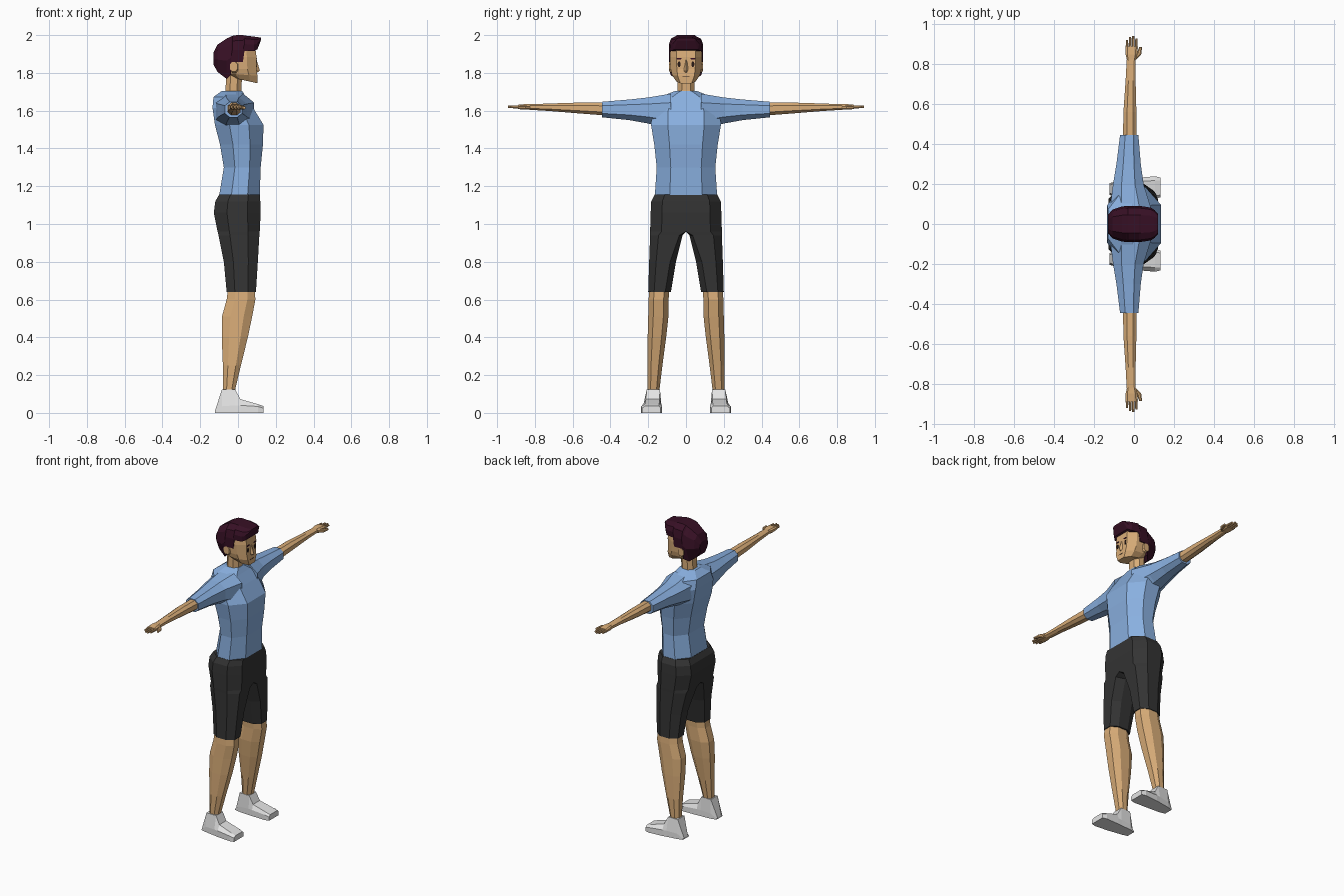
import bpy, bmesh


def material(name, rgb):
    m = bpy.data.materials.new(name)
    m.diffuse_color = (*rgb, 1)
    return m


SKIN = material("skin", (0.70, 0.42, 0.19))
SHIRT = material("blue_cloth", (0.25, 0.43, 0.74))
SHORTS = material("dark_cloth", (0.034, 0.034, 0.034))
SHOE = material("light_grey", (0.78, 0.78, 0.78))
HAIR = material("dark_plum", (0.038, 0.005, 0.018))
EYE = material("dark_brown", (0.02, 0.01, 0.008))


def ring(axis, t, a0, a1, b0, b1, c=0.28, d0=0.25, d1=None):
    """Chamfered rectangle across an axis; c, d0, d1 are chamfer fractions."""
    d1 = d0 if d1 is None else d1
    a, b = a1 - a0, b1 - b0
    c0 = c if d0 else 0
    pts = [(a0 + c0 * a, b0), (a1 - c0 * a, b0), (a1, b0 + d0 * b), (a1, b1 - d1 * b),
           (a1 - c * a, b1), (a0 + c * a, b1), (a0, b1 - d1 * b), (a0, b0 + d0 * b)]
    place = {"x": lambda p: (t, p[0], p[1]), "y": lambda p: (p[0], t, p[1]),
             "z": lambda p: (p[0], p[1], t)}[axis]
    return [place(p) for p in pts]


def loft(name, rings, mat, mirror=False, open_middle=False):
    """Skin a list of equal-length rings and cap both ends."""
    bm = bmesh.new()
    rows = [[bm.verts.new(p) for p in r] for r in rings]
    n = len(rows[0])
    for lo, hi in zip(rows, rows[1:]):
        for i in range(n):
            j = (i + 1) % n
            bm.faces.new((lo[i], lo[j], hi[j], hi[i]))
    bm.faces.new(rows[0])
    bm.faces.new(rows[-1])
    bmesh.ops.remove_doubles(bm, verts=bm.verts, dist=0.0003)
    bmesh.ops.recalc_face_normals(bm, faces=bm.faces)
    if open_middle:
        inner = [f for f in bm.faces if all(abs(v.co.y) < 1e-4 for v in f.verts)]
        bmesh.ops.delete(bm, geom=inner, context="FACES")
    me = bpy.data.meshes.new(name)
    bm.to_mesh(me)
    bm.free()
    me.materials.append(mat)
    ob = bpy.data.objects.new(name, me)
    bpy.context.collection.objects.link(ob)
    if mirror:
        mod = ob.modifiers.new("mirror", "MIRROR")
        mod.use_axis = (False, True, False)
    return ob


# Shirt body: height, back, front, half width
body = [(1.148, -.10, .115, .165), (1.30, -.075, .12, .155), (1.42, -.095, .132, .168),
        (1.525, -.122, .135, .185), (1.615, -.135, .08, .18), (1.672, -.13, .042, .14),
        (1.705, -.085, .022, .055)]
loft("shirt_body", [ring("z", z, a, b, -w, w, .3, .24) for z, a, b, w in body], SHIRT)

# Sleeves: y, back, front, bottom, top
sleeve = [(.08, -.12, .085, 1.50, 1.69), (.20, -.105, .048, 1.532, 1.67),
          (.30, -.088, .034, 1.55, 1.659), (.445, -.07, .022, 1.565, 1.647)]
loft("sleeve", [ring("y", *s) for s in sleeve], SHIRT, True)

# Forearms, palms, fingers and thumbs
arm = [(.43, -.055, .014, 1.575, 1.642), (.56, -.053, .012, 1.585, 1.643),
       (.72, -.042, .008, 1.598, 1.638), (.83, -.036, .008, 1.605, 1.634)]
loft("forearm", [ring("y", *s) for s in arm], SKIN, True)
palm = [(.82, -.035, .008, 1.606, 1.634), (.85, -.042, .016, 1.605, 1.635),
        (.89, -.043, .019, 1.609, 1.631)]
loft("palm", [ring("y", *s, .15) for s in palm], SKIN, True)
for i, tip in enumerate((.922, .938, .942, .93)):
    x = -.042 + i * .0155
    loft("finger", [ring("y", .88, x, x + .0145, 1.611, 1.629),
                    ring("y", tip, x + .002, x + .0125, 1.614, 1.626)], SKIN, True)
thumb = [(.825, -.005, .012, 1.608, 1.628), (.85, .012, .036, 1.606, 1.626),
         (.888, .027, .041, 1.608, 1.622)]
loft("thumb", [ring("y", *s) for s in thumb], SKIN, True)

# Shorts: height, back, front, inner, outer, inner chamfer
shorts = [(1.155, -.10, .115, 0, .166, 0), (1.12, -.12, .118, 0, .184, 0),
          (1.06, -.128, .12, 0, .187, 0), (.96, -.108, .115, 0, .19, 0),
          (.94, -.103, .113, .018, .19, .1), (.80, -.075, .105, .053, .195, .22),
          (.64, -.06, .095, .08, .2, .25)]
loft("shorts", [ring("z", z, a, b, i, o, .28, d, .32 if i == 0 else .26)
                for z, a, b, i, o, d in shorts], SHORTS, True, True)

# Lower legs
leg = [(.66, -.052, .088, .088, .194), (.60, -.06, .092, .092, .198),
       (.51, -.085, .075, .093, .2), (.40, -.086, .052, .105, .203),
       (.25, -.08, .015, .125, .205), (.11, -.078, -.018, .142, .203)]
loft("lower_leg", [ring("z", *s) for s in leg], SKIN, True)


# Shoes: x, inner, outer, side height, top inner, top outer, top height
def shoe_ring(x, i, o, h, ti, to, t):
    return [(x, i, 0), (x, o, 0), (x, o, h), (x, to, t), (x, ti, t), (x, i, h)]


shoe = [(-.122, .145, .205, .006, .155, .195, .010), (-.085, .136, .215, .035, .138, .208, .125),
        (-.015, .132, .226, .04, .138, .208, .125), (.012, .13, .231, .04, .14, .212, .073),
        (.105, .127, .239, .034, .142, .218, .046), (.134, .134, .232, .025, .145, .218, .036)]
loft("shoe", [shoe_ring(*s) for s in shoe], SHOE, True)

# Neck
neck = [(1.66, -.072, .022, -.05, .05), (1.71, -.066, .018, -.045, .045),
        (1.80, -.062, .022, -.045, .045)]
loft("neck", [ring("z", *s) for s in neck], SKIN)

# Head, with the jaw rising towards the back: height, back, front, half width, rise
head = [(1.745, -.03, .103, .05, .03), (1.785, -.06, .103, .074, .012), (1.82, -.075, .098, .081, 0),
        (1.885, -.085, .098, .085, 0), (1.93, -.08, .092, .082, 0), (1.965, -.06, .075, .06, 0)]
loft("head", [[(x, y, h + rise * (b - x) / (b - a)) for x, y, h in
               ring("z", h, a, b, -w, w, .28, .2)] for h, a, b, w, rise in head], SKIN)

# Nose and ears
loft("nose", [[(.095, -.007, 1.868), (.095, .007, 1.868), (.099, 0, 1.868)],
              [(.095, -.014, 1.815), (.095, .014, 1.815), (.116, 0, 1.812)],
              [(.095, -.011, 1.803), (.095, .011, 1.803), (.104, 0, 1.803)]], SKIN)
ear = [(.075, -.04, .004, 1.80, 1.862), (.089, -.043, -.003, 1.808, 1.858)]
loft("ear", [ring("y", *s) for s in ear], SKIN, True)

# Eyes, eyebrows and mouth as thin plates
loft("eye", [ring("x", x, .029, .044, 1.832, 1.860) for x in (.096, .100)], EYE, True)
loft("eyebrow", [ring("x", x, .023, .049, 1.872, 1.879, .1) for x in (.096, .101)], HAIR, True)
loft("mouth", [ring("x", x, -.02, .02, 1.777, 1.780, .1) for x in (.100, .1045)], EYE)


# Hair: x, bottom, top, half width, bottom width ratio
def hair_ring(x, b, t, w, r):
    half = [(w * r, b), (w, b + .45 * (t - b)), (w * .88, t - .2 * (t - b)), (w * .5, t)]
    return [(x, y, z) for y, z in half] + [(x, -y, z) for y, z in reversed(half)]


hair = [(-.131, 1.845, 1.905, .045, .7), (-.108, 1.805, 1.95, .072, .6),
        (-.06, 1.768, 1.982, .088, .6), (-.038, 1.79, 1.992, .09, .92),
        (-.03, 1.858, 1.996, .091, .98), (-.005, 1.858, 2.0, .091, .98),
        (.026, 1.858, 2.0, .091, .97), (.034, 1.915, 1.998, .09, .98),
        (.085, 1.915, 1.992, .082, .97), (.103, 1.925, 1.99, .07, .9),
        (.121, 1.972, 1.986, .05, .9)]
loft("hair", [hair_ring(*s) for s in hair], HAIR)
